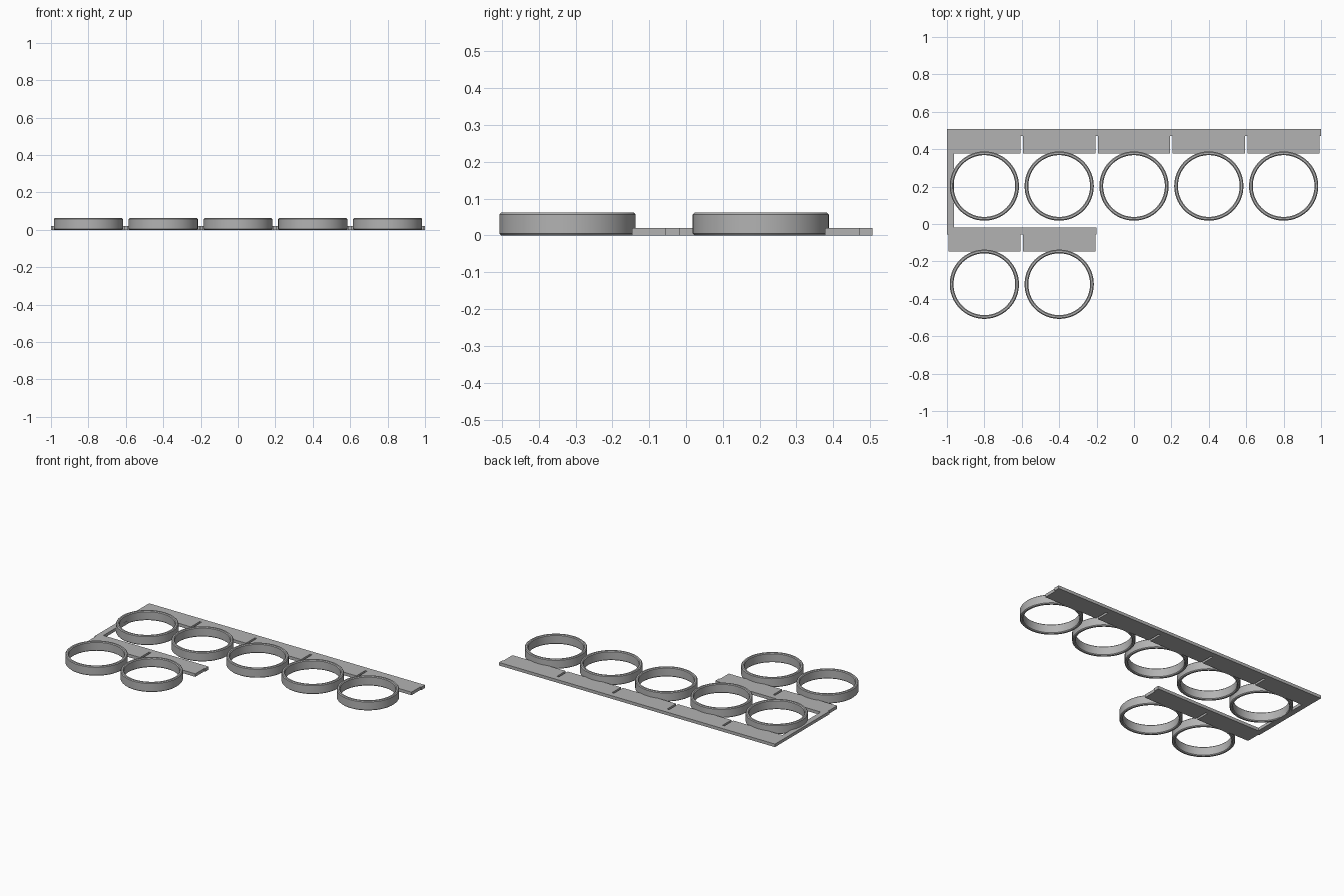
import bpy
import bmesh
from math import cos, sin, tau

cube = bpy.data.objects.get("Cube")
if cube:
    bpy.data.objects.remove(cube)

grey = bpy.data.materials.new("plain grey")
grey.use_nodes = True
colour = (0.45, 0.45, 0.45, 1)
grey.diffuse_color = colour
grey.node_tree.nodes["Principled BSDF"].inputs["Base Color"].default_value = colour

PITCH = 0.4
THICK = 0.02
SLOT = 0.007     # half width of a slot
DEPTH = 0.092    # slot length from the front edge
WIDTH = 0.129    # strip width


def finish(bm, name):
    bmesh.ops.recalc_face_normals(bm, faces=bm.faces)
    mesh = bpy.data.meshes.new(name)
    bm.to_mesh(mesh)
    bm.free()
    mesh.materials.append(grey)
    obj = bpy.data.objects.new(name, mesh)
    bpy.context.collection.objects.link(obj)
    return obj


def plate(name, outline):
    """Flat plate extruded up from an outline."""
    bm = bmesh.new()
    face = bm.faces.new([bm.verts.new((x, y, 0)) for x, y in outline])
    top = bmesh.ops.extrude_face_region(bm, geom=[face])["geom"]
    verts = [v for v in top if isinstance(v, bmesh.types.BMVert)]
    bmesh.ops.translate(bm, verts=verts, vec=(0, 0, THICK))
    return finish(bm, name)


def tag_strip(name, count, front, left_inset):
    """Row of tags joined along the back, parted by narrow slots."""
    back, root = front + WIDTH, front + DEPTH
    end = -1 + count * PITCH
    pts = [(end, back), (-1, back)]
    if left_inset:
        pts += [(-1, root), (-1 + SLOT, root), (-1 + SLOT, front)]
    else:
        pts.append((-1, front))
    for i in range(1, count):
        x = -1 + i * PITCH
        pts += [(x - SLOT, front), (x - SLOT, root),
                (x + SLOT, root), (x + SLOT, front)]
    pts += [(end - SLOT, front), (end - SLOT, root), (end, root)]
    return plate(name, pts)


def ring(name, x, y, segments=96):
    """Band with small chamfers, lathed from its cross-section."""
    ri, ro, h, c = 0.165, 0.185, 0.062, 0.005
    section = [(ri, c), (ri + c, 0), (ro - c, 0), (ro, c),
               (ro, h - c), (ro - c, h), (ri + c, h), (ri, h - c)]
    bm = bmesh.new()
    loops = [[bm.verts.new((r * cos(tau * i / segments),
                            r * sin(tau * i / segments), z))
              for r, z in section] for i in range(segments)]
    n = len(section)
    for i in range(segments):
        a, b = loops[i - 1], loops[i]
        for j in range(n):
            bm.faces.new((a[j - 1], b[j - 1], b[j], a[j]))
    obj = finish(bm, name)
    obj.location = (x, y, 0)
    bpy.ops.object.select_all(action="DESELECT")
    obj.select_set(True)
    bpy.context.view_layer.objects.active = obj
    bpy.ops.object.shade_smooth_by_angle(angle=0.5)


# Tag strips and the bar that joins them
tag_strip("back_strip", 5, 0.378, False)
tag_strip("front_strip", 2, -0.147, True)
plate("connecting_bar", [(-1, -0.018), (-0.963, -0.018), (-0.963, 0.378), (-1, 0.378)])

# Rings attached to the front edge of every tag
for row, count, y in (("back", 5, 0.203), ("front", 2, -0.322)):
    for i in range(count):
        ring(f"{row}_ring_{i + 1}", -0.8 + i * PITCH, y)
